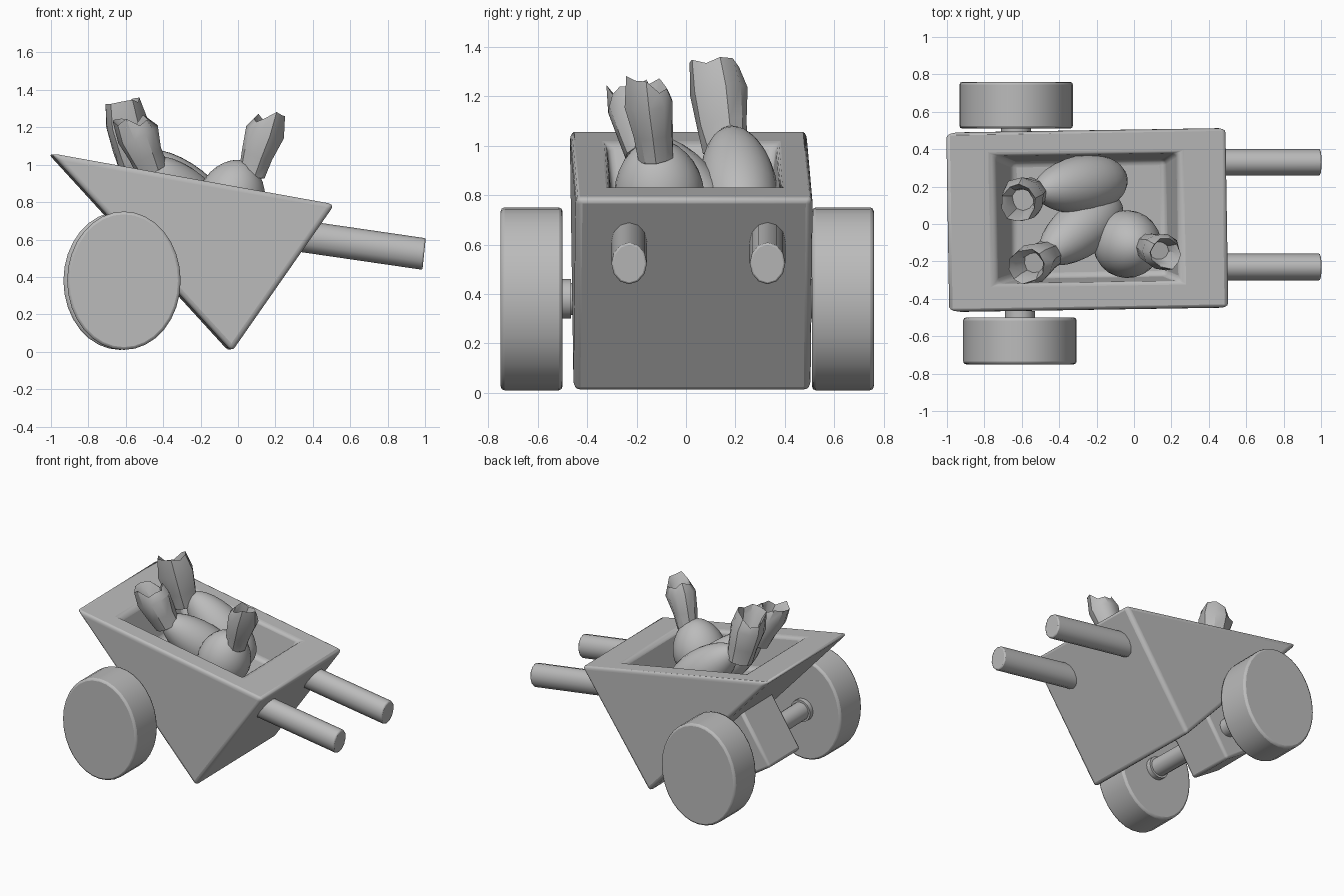
import bpy, bmesh, math, random
from mathutils import Vector, Matrix

random.seed(4)
if "Cube" in bpy.data.objects:
    bpy.data.objects.remove(bpy.data.objects["Cube"])

clay = bpy.data.materials.new("plain_grey")
clay.use_nodes = True
clay.diffuse_color = (0.5, 0.5, 0.5, 1)
clay.node_tree.nodes["Principled BSDF"].inputs["Base Color"].default_value = (0.5, 0.5, 0.5, 1)


def finish(name, bm, bevel=0.0, segments=2):
    """Turn a bmesh into a shaded object with an optional rounded edge."""
    bmesh.ops.recalc_face_normals(bm, faces=bm.faces[:])
    mesh = bpy.data.meshes.new(name)
    bm.to_mesh(mesh)
    bm.free()
    mesh.materials.append(clay)
    obj = bpy.data.objects.new(name, mesh)
    bpy.context.collection.objects.link(obj)
    if bevel:
        mod = obj.modifiers.new("rounded_edges", "BEVEL")
        mod.width, mod.segments = bevel, segments
        mod.limit_method, mod.angle_limit = "ANGLE", math.radians(35)
    bpy.ops.object.select_all(action="DESELECT")
    obj.select_set(True)
    bpy.context.view_layer.objects.active = obj
    bpy.ops.object.shade_smooth_by_angle(angle=math.radians(35))


def aim(center, direction):
    """Matrix that points local z along a direction."""
    turn = Vector(direction).to_track_quat("Z", "Y").to_matrix().to_4x4()
    return Matrix.Translation(center) @ turn


def rod(name, start, end, radius, sides=16, stretch=(1, 1, 1), bevel=0.0):
    """Cylinder between two points, stretched about its middle."""
    a, b = Vector(start), Vector(end)
    bm = bmesh.new()
    bmesh.ops.create_cone(bm, cap_ends=True, segments=sides, radius1=radius,
                          radius2=radius, depth=(b - a).length)
    mid = (a + b) / 2
    bm.transform(Matrix.Translation(mid) @ Matrix.Diagonal((*stretch, 1)) @ aim((0, 0, 0), b - a))
    finish(name, bm, bevel)


# Tray: a wedge with a sunken, tapered hollow in its sloping top
def rectangle(bm, x0, x1, y0, y1, drop):
    return [bm.verts.new((x, y, 1.06 - 0.18 * (x + 1) - drop))
            for x, y in ((x0, y0), (x1, y0), (x1, y1), (x0, y1))]


bm = bmesh.new()
outer = rectangle(bm, -1.01, 0.51, -0.455, 0.505, 0)
rim = rectangle(bm, -0.74, 0.24, -0.31, 0.38, 0)
floor = rectangle(bm, -0.65, 0.17, -0.28, 0.34, 0.26)
keel = [bm.verts.new((-0.04, y, 0)) for y in (-0.455, 0.505)]
for upper, lower in ((outer, rim), (rim, floor)):
    for i in range(4):
        j = (i + 1) % 4
        bm.faces.new((upper[i], upper[j], lower[j], lower[i]))
bm.faces.new(floor)
bm.faces.new((outer[0], outer[1], keel[0]))
bm.faces.new((outer[2], outer[3], keel[1]))
bm.faces.new((outer[1], outer[2], keel[1], keel[0]))
bm.faces.new((outer[3], outer[0], keel[0], keel[1]))
bm.transform(Matrix.Rotation(0.016, 4, "Z"))
finish("tray", bm, 0.028, 3)

# Handles
for side, y in (("right", -0.23), ("left", 0.33)):
    rod(side + "_handle", (0.33, y, 0.612), (0.995, y, 0.53), 0.072, 12, (1, 1, 1.18), 0.008)

# Wheels, hubs and axle
for side, x, y0, y1 in (("right", -0.61, -0.75, -0.5), ("left", -0.63, 0.51, 0.76)):
    rod(side + "_wheel", (x, y0, 0.38), (x, y1, 0.38), 0.37, 32, (0.82, 1, 1), 0.015)
    inner = y1 if y1 < 0 else y0
    rod(side + "_hub", (x, inner * 0.93, 0.38), (x, inner, 0.38), 0.08, 16)
rod("axle", (-0.61, -0.52, 0.38), (-0.63, 0.53, 0.38), 0.065, 16)

# Axle block hanging from the underside of the tray
bm = bmesh.new()
bmesh.ops.create_cube(bm, size=1)
bm.transform(aim((-0.61, 0.05, 0.41), (0.55, 0, 0.83))
             @ Matrix.Diagonal((0.36, 0.27, 0.46, 1)))
finish("axle_block", bm, 0.02)


# Root vegetables: rounded bodies with ragged, hollow leaf tufts
def root(name, center, axis, radius, length):
    bm = bmesh.new()
    bmesh.ops.create_uvsphere(bm, u_segments=24, v_segments=14, radius=1)
    for v in bm.verts:
        taper = 1 - 0.12 * v.co.z
        v.co.x *= radius * taper
        v.co.y *= radius * taper
        v.co.z *= length
    bm.transform(aim(center, axis))
    finish(name, bm)


def tuft(name, base, tip, width, sides=10):
    a, b = Vector(base), Vector(tip)
    height = (b - a).length
    jag = [random.uniform(0.78, 1.08) for _ in range(sides)]
    # Each ring: height share, radius share, whether its height is ragged
    rings = ((0, 0.72, 0), (0.3, 0.82, 0), (0.68, 1, 0), (1, 0.8, 1),
             (0.85, 0.62, 1), (0.6, 0.5, 0))
    bm = bmesh.new()
    loops = []
    for share, spread, ragged in rings:
        loop = []
        for i in range(sides):
            t = math.tau * i / sides
            r = width * spread * random.uniform(0.92, 1.08)
            z = height * share * (jag[i] if ragged else 1)
            loop.append(bm.verts.new((r * math.cos(t), r * math.sin(t), z)))
        loops.append(loop)
    for low, high in zip(loops, loops[1:]):
        for i in range(sides):
            j = (i + 1) % sides
            bm.faces.new((low[i], low[j], high[j], high[i]))
    bm.faces.new(loops[0])
    bm.faces.new(loops[-1])
    bm.transform(aim(a, b - a))
    finish(name, bm)


root("round_root", (-0.03, -0.11, 0.83), (0.3, -0.1, 0.9), 0.18, 0.2)
tuft("round_root_leaves", (0.07, -0.12, 0.95), (0.18, -0.16, 1.28), 0.1)
root("front_root", (-0.29, -0.03, 0.83), (-0.62, -0.48, 0.6), 0.15, 0.31)
tuft("front_root_leaves", (-0.46, -0.17, 0.97), (-0.58, -0.23, 1.25), 0.115)
root("back_root", (-0.29, 0.21, 0.85), (-0.72, -0.1, 0.65), 0.155, 0.31)
tuft("back_root_leaves", (-0.55, 0.16, 0.98), (-0.62, 0.11, 1.33), 0.12)
